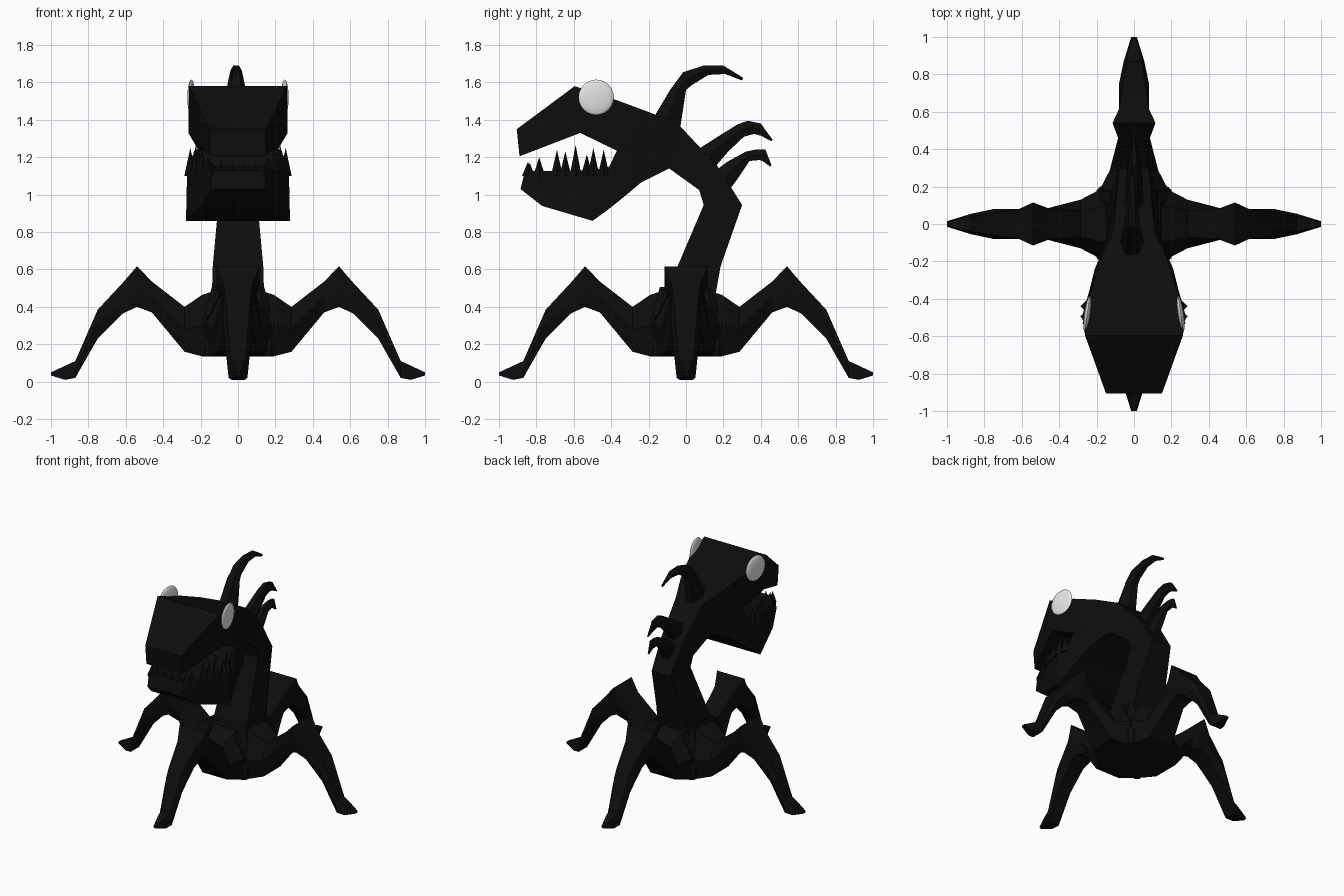
import bpy, bmesh, math
from mathutils import Vector, Matrix

if "Cube" in bpy.data.objects:
    bpy.data.objects.remove(bpy.data.objects["Cube"])


def material(name, v):
    m = bpy.data.materials.new(name)
    m.diffuse_color = (v, v, v, 1)
    m.use_nodes = True
    m.node_tree.nodes["Principled BSDF"].inputs["Base Color"].default_value = m.diffuse_color
    return m


SKIN = material("black skin", 0.004)
EYE = material("pale eye", 0.8)


def finish(bm, name, mat, angle=30):
    bmesh.ops.recalc_face_normals(bm, faces=bm.faces)
    me = bpy.data.meshes.new(name)
    bm.to_mesh(me)
    bm.free()
    me.materials.append(mat)
    ob = bpy.data.objects.new(name, me)
    bpy.context.collection.objects.link(ob)
    bpy.ops.object.select_all(action='DESELECT')
    ob.select_set(True)
    bpy.context.view_layer.objects.active = ob
    bpy.ops.object.shade_smooth_by_angle(angle=math.radians(angle))
    return ob


def loft(name, rings, mat=SKIN, rot=0):
    """Skin a row of matching rings and cap both ends."""
    bm = bmesh.new()
    vs = [[bm.verts.new(p) for p in r] for r in rings]
    n = len(vs[0])
    for a, b in zip(vs, vs[1:]):
        for i in range(n):
            j = (i + 1) % n
            bm.faces.new((a[i], a[j], b[j], b[i]))
    bm.faces.new(vs[0])
    bm.faces.new(vs[-1])
    bmesh.ops.rotate(bm, verts=bm.verts, matrix=Matrix.Rotation(rot, 3, 'Z'))
    return finish(bm, name, mat)


def box_ring(low, high, wl, wh):
    """Four corners: low and high are (y, z), wl and wh half-widths."""
    return [(-wl, *low), (wl, *low), (wh, *high), (-wh, *high)]


def hex_ring(low, high, w, x0=0):
    """Pointed-sided six-corner ring for horns."""
    mid = tuple((a + b) / 2 for a, b in zip(low, high))
    pts = [(-w * .5, low), (w * .5, low), (w, mid), (w * .5, high), (-w * .5, high), (-w, mid)]
    return [(x0 + x, *p) for x, p in pts]


# body core
def oct_ring(r, c, z):
    return [(r, -c, z), (r, c, z), (c, r, z), (-c, r, z), (-r, c, z), (-r, -c, z), (-c, -r, z), (c, -r, z)]


loft("body", [oct_ring(.19, .17, .135), oct_ring(.2, .18, .2), oct_ring(.175, .14, .38), oct_ring(.14, .11, .505)])

# legs: distance out, top z, bottom z, top / middle / bottom half-width
LEG = [(.08, .5, .135, .1, .14, .17), (.19, .465, .135, .09, .18, .15),
       (.286, .40, .16, .07, .13, .10), (.46, .535, .37, .08, .085, .06),
       (.54, .617, .40, .115, .115, .07), (.615, .53, .365, .08, .08, .06),
       (.75, .385, .23, .06, .08, .055), (.87, .11, .02, .04, .055, .05),
       (.925, .085, .01, .03, .038, .035), (1.0, .05, .033, .01, .015, .01)]
for k, side in enumerate(("right", "back", "left", "front")):
    rings = [[(x, -b, zb), (x, b, zb), (x, m, (zt + zb) / 2), (x, t, zt), (x, -t, zt), (x, -m, (zt + zb) / 2)]
             for x, zt, zb, t, m, b in LEG]
    loft(side + "_leg", rings, rot=k * math.pi / 2)

# neck and upper head
loft("neck_and_upper_head", [box_ring(*s) for s in (
    ((-.12, .45), (.155, .45), .14, .13), ((-.045, .617), (.185, .617), .135, .12),
    ((.095, .945), (.30, .945), .105, .08), ((.07, 1.025), (.17, 1.15), .11, .09),
    ((-.09, 1.14), (-.035, 1.37), .15, .11), ((-.22, 1.09), (-.195, 1.44), .2, .18),
    ((-.37, 1.235), (-.37, 1.505), .21, .235), ((-.565, 1.33), (-.595, 1.58), .265, .262),
    ((-.89, 1.205), (-.905, 1.35), .15, .15))])

# lower jaw
loft("lower_jaw", [box_ring(*s) for s in (
    ((-.09, 1.14), (-.08, 1.25), .14, .13), ((-.24, 1.065), (-.22, 1.25), .21, .2),
    ((-.36, .965), (-.37, 1.235), .24, .235), ((-.43, .91), (-.41, 1.15), .26, .25),
    ((-.5, .86), (-.5, 1.13), .278, .272), ((-.77, .94), (-.77, 1.125), .195, .19),
    ((-.885, 1.03), (-.86, 1.13), .145, .15))])

# teeth along both jaw edges and across the front
bm = bmesh.new()


def tooth(x, y, z, r):
    base = 1.1
    bmesh.ops.create_cone(bm, cap_ends=True, segments=4, radius1=r, radius2=0, depth=z - base,
                          matrix=Matrix.Translation((x, y, (z + base) / 2)))


for y, z in ((-.845, 1.175), (-.785, 1.2), (-.69, 1.24), (-.645, 1.23),
             (-.59, 1.265), (-.53, 1.215), (-.495, 1.25), (-.44, 1.24)):
    x = .255 - max(0, -.5 - y) * .33
    for s in (-1, 1):
        tooth(s * x, y, z, .032)
for i in range(4):
    tooth(-.09 + i * .06, -.835, 1.17, .025)
finish(bm, "teeth", SKIN)

# back horns: low point, high point, half-width
HORNS = {
    "top_horn": [((-.035, 1.33), (-.18, 1.40), .065), ((0, 1.56), (-.085, 1.56), .052),
                 ((.03, 1.585), (-.015, 1.655), .04), ((.12, 1.64), (.095, 1.69), .03),
                 ((.21, 1.645), (.2, 1.69), .02), ((.30, 1.61), (.305, 1.625), .006)],
    "middle_horn": [((.14, 1.13), (.03, 1.22), .055), ((.23, 1.235), (.17, 1.31), .045),
                    ((.31, 1.31), (.275, 1.375), .035), ((.365, 1.325), (.33, 1.395), .028),
                    ((.40, 1.315), (.40, 1.38), .02), ((.458, 1.285), (.462, 1.295), .006)],
    "lower_horn": [((.22, 1.01), (.12, 1.10), .05), ((.28, 1.09), (.22, 1.175), .042),
                   ((.34, 1.18), (.32, 1.23), .032), ((.39, 1.185), (.38, 1.242), .025),
                   ((.41, 1.18), (.425, 1.24), .018), ((.45, 1.15), (.457, 1.158), .006)],
}
for name, secs in HORNS.items():
    loft(name, [hex_ring(lo, hi, w, -.01 if name == "top_horn" else 0) for lo, hi, w in secs])

# eyes: flattened discs following the tapering head sides
for s, name in ((1, "right_eye"), (-1, "left_eye")):
    bm = bmesh.new()
    bmesh.ops.create_uvsphere(bm, u_segments=24, v_segments=12, radius=.095)
    bmesh.ops.rotate(bm, verts=bm.verts, matrix=Matrix.Rotation(math.pi / 2, 3, 'Y'))
    bmesh.ops.scale(bm, verts=bm.verts, vec=Vector((.17, 1, 1)))
    bmesh.ops.rotate(bm, verts=bm.verts, matrix=Matrix.Rotation(s * math.radians(8), 3, 'Z'))
    bmesh.ops.translate(bm, verts=bm.verts, vec=Vector((s * .25, -.48, 1.52)))
    finish(bm, name, EYE)
